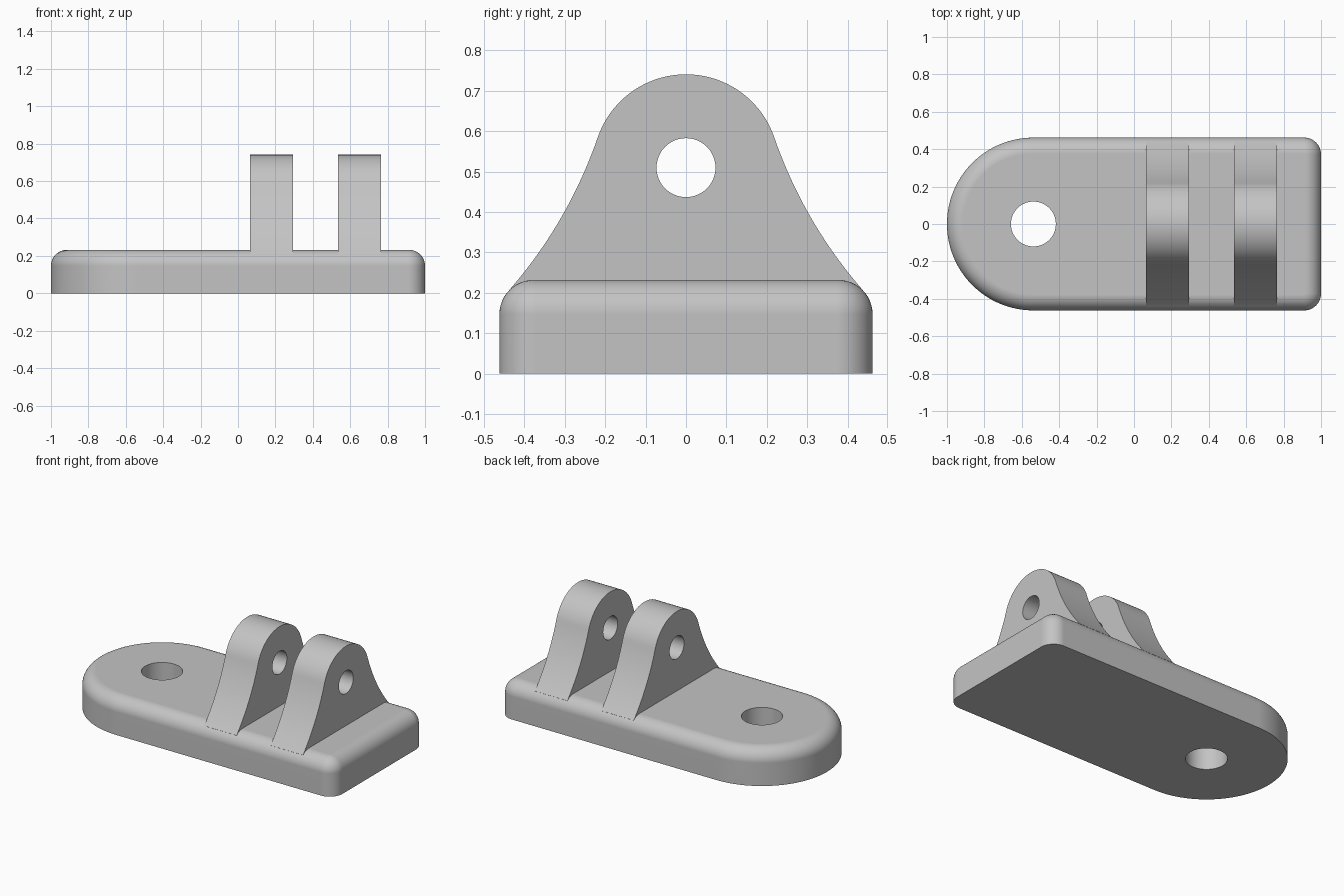
import bpy, bmesh, math
from mathutils import Vector

if "Cube" in bpy.data.objects:
    bpy.data.objects.remove(bpy.data.objects["Cube"], do_unlink=True)

grey = bpy.data.materials.new("plain grey")
grey.use_nodes = True
COLOUR = (0.55, 0.55, 0.55, 1)
grey.diffuse_color = COLOUR
grey.node_tree.nodes["Principled BSDF"].inputs["Base Color"].default_value = COLOUR

HALF_W, HEIGHT = 0.462, 0.232       # base plate half width and height
FILLET, CORNER = 0.085, 0.09        # top edge and plan corner radii
LUG_Z, LUG_R = 0.51, 0.231          # lug eye centre height and radius


def arc(cx, cy, r, a0, a1, n):
    """Points on an arc, angles in degrees."""
    return [(cx + r * math.cos(math.radians(a0 + (a1 - a0) * i / n)),
             cy + r * math.sin(math.radians(a0 + (a1 - a0) * i / n))) for i in range(n + 1)]


def loft(name, rings):
    """Closed solid through matching rings of points."""
    bm = bmesh.new()
    loops = [[bm.verts.new(p) for p in ring] for ring in rings]
    n = len(loops[0])
    for a, b in zip(loops, loops[1:]):
        for i in range(n):
            j = (i + 1) % n
            bm.faces.new((a[i], a[j], b[j], b[i]))
    bm.faces.new(loops[0][::-1])
    bm.faces.new(loops[-1])
    bmesh.ops.recalc_face_normals(bm, faces=bm.faces[:])
    mesh = bpy.data.meshes.new(name)
    bm.to_mesh(mesh)
    bm.free()
    obj = bpy.data.objects.new(name, mesh)
    bpy.context.collection.objects.link(obj)
    mesh.materials.append(grey)
    return obj


def combine(target, tool, operation):
    """Apply a boolean and discard the tool object."""
    tool.hide_render = True
    mod = target.modifiers.new("combine", "BOOLEAN")
    mod.operation, mod.solver, mod.object = operation, "EXACT", tool
    bpy.context.view_layer.objects.active = target
    bpy.ops.object.modifier_apply(modifier=mod.name)
    bpy.data.objects.remove(tool, do_unlink=True)


def plate_outline(inset, z):
    """Plan outline: half round on one end, rounded corners on the other."""
    w, c = HALF_W - inset, CORNER - inset
    cx, cy = 1 - CORNER, HALF_W - CORNER
    pts = arc(HALF_W - 1, 0, w, 90, 270, 64)
    pts += arc(cx, -cy, c, -90, 0, 12) + arc(cx, cy, c, 0, 90, 12)
    return [(x, y, z) for x, y in pts]


# Base plate with a rounded top edge
rings = [plate_outline(0, 0)]
for i in range(13):
    a = math.radians(90 * i / 12)
    rings.append(plate_outline(FILLET * (1 - math.cos(a)),
                               HEIGHT - FILLET * (1 - math.sin(a))))
bracket = loft("mounting_bracket", rings)

# Screw hole through the round end
combine(bracket, loft("screw_hole_cutter", [
    [(x, y, z) for x, y in arc(-0.538, 0, 0.12, 0, 354.375, 63)] for z in (-0.1, 0.4)]),
    "DIFFERENCE")

# Lug side profile: round eye flowing into a wide concave foot
JOIN, FLARE_R = 19, 1.136
reach = LUG_R + FLARE_R
fx = reach * math.cos(math.radians(JOIN))
fz = LUG_Z + reach * math.sin(math.radians(JOIN))
flare = arc(fx, fz, FLARE_R, 221.0, 180 + JOIN, 20)
right = [(0.41, 0.13)] + flare
left = [(-y, z) for y, z in reversed(right)]
profile = right + arc(0, LUG_Z, LUG_R, JOIN, 180 - JOIN, 48)[1:-1] + left

# Two lugs, each with a pin hole
for x0 in (0.065, 0.535):
    lug = loft("lug", [[(x, y, z) for y, z in profile] for x in (x0, x0 + 0.23)])
    combine(lug, loft("pin_hole_cutter", [
        [(x, y, z) for y, z in arc(0, LUG_Z, 0.073, 0, 352.5, 47)]
        for x in (x0 - 0.1, x0 + 0.33)]), "DIFFERENCE")
    combine(bracket, lug, "UNION")

# Smooth shading with crisp edges and flat large faces
bpy.ops.object.select_all(action="DESELECT")
bracket.select_set(True)
bpy.context.view_layer.objects.active = bracket
bpy.ops.object.shade_smooth_by_angle(angle=math.radians(30))
weighted = bracket.modifiers.new("weighted normals", "WEIGHTED_NORMAL")
weighted.keep_sharp = True
